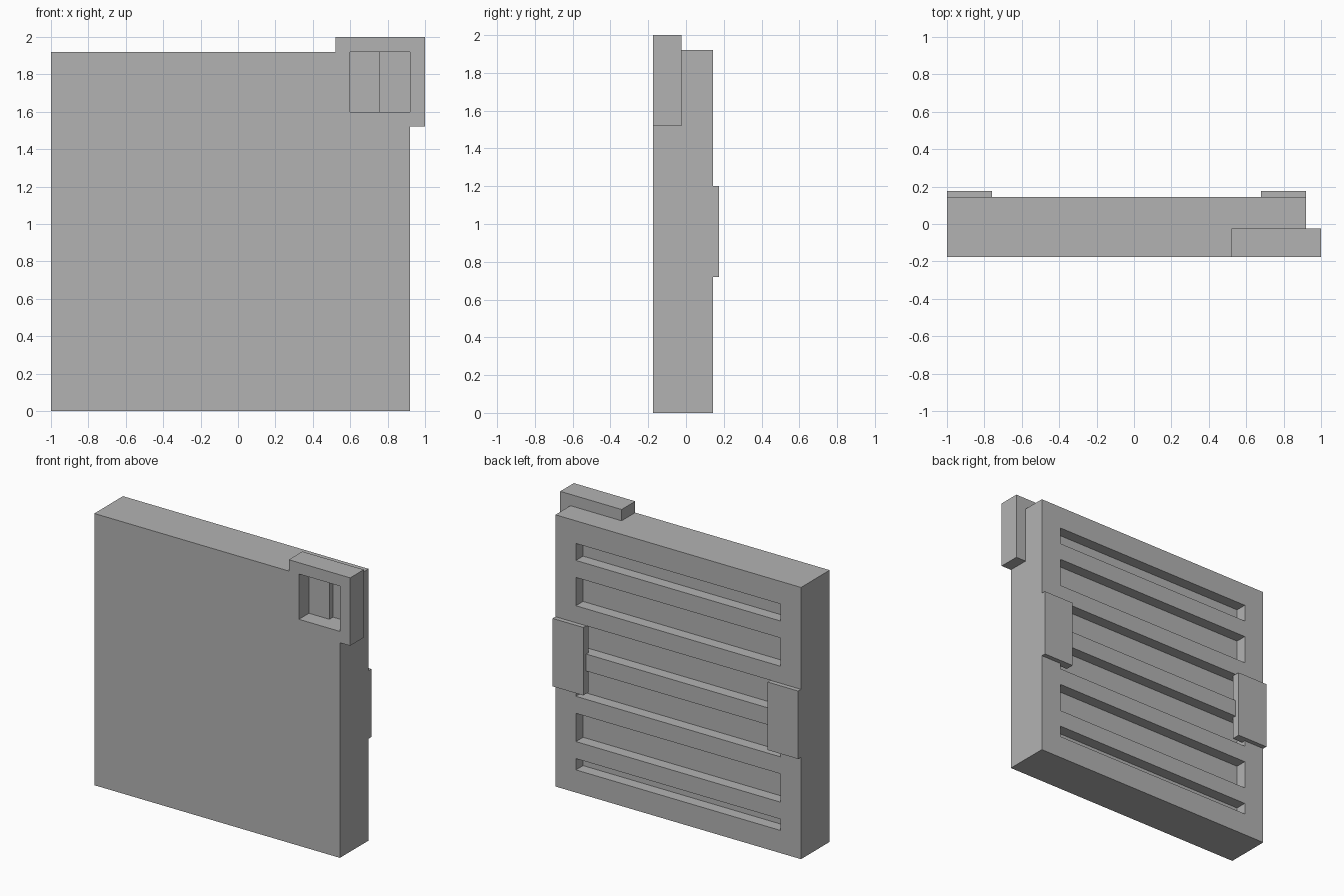
import bpy, bmesh
from mathutils import Matrix, Vector

if "Cube" in bpy.data.objects:
    bpy.data.objects.remove(bpy.data.objects["Cube"])

grey = bpy.data.materials.new("plain grey")
grey.diffuse_color = (0.45, 0.45, 0.45, 1)
grey.use_nodes = True
grey.node_tree.nodes["Principled BSDF"].inputs["Base Color"].default_value = grey.diffuse_color


def boxes(name, *ranges):
    """One flat-shaded object from boxes given as (x0, x1, y0, y1, z0, z1)."""
    bm = bmesh.new()
    for x0, x1, y0, y1, z0, z1 in ranges:
        centre = Vector(((x0 + x1) / 2, (y0 + y1) / 2, (z0 + z1) / 2))
        size = Matrix.Diagonal((x1 - x0, y1 - y0, z1 - z0, 1))
        bmesh.ops.create_cube(bm, size=1, matrix=Matrix.Translation(centre) @ size)
    mesh = bpy.data.meshes.new(name)
    bm.to_mesh(mesh)
    bm.free()
    mesh.materials.append(grey)
    obj = bpy.data.objects.new(name, mesh)
    bpy.context.collection.objects.link(obj)
    return obj


def cut(obj, cutter):
    mod = obj.modifiers.new("cut", 'BOOLEAN')
    mod.operation = 'DIFFERENCE'
    mod.solver = 'EXACT'
    mod.object = cutter
    bpy.context.view_layer.objects.active = obj
    bpy.ops.object.modifier_apply(modifier=mod.name)
    bpy.data.objects.remove(cutter)


FRONT, BACK, OUTER = -0.176, 0.144, 0.176
MID = -0.024          # back of the corner frame

# Door slab, with a corner notch for the frame and slots in the back
slab = boxes("door_slab", (-1, 0.92, FRONT, BACK, 0, 1.92))
cut(slab, boxes("notch_cutter", (0.52, 1.1, FRONT - 0.1, MID, 1.52, 2.1)))
slots = [(0.16, 0.24)]
slots += [(0.36 + 0.32 * i, 0.56 + 0.32 * i) for i in range(4)]
slots += [(1.64, 1.76)]
cut(slab, boxes("slot_cutter",
                *[(-0.84, 0.76, BACK - 0.08, BACK + 0.1, lo, hi) for lo, hi in slots]))

# Corner frame with a square opening, and the raised ledge in its left half
frame = boxes("corner_frame", (0.52, 1, FRONT, MID, 1.52, 2))
cut(frame, boxes("opening_cutter", (0.6, 0.92, FRONT - 0.1, MID + 0.1, 1.6, 1.92)))
boxes("handle_ledge", (0.6, 0.76, -0.064, MID, 1.6, 1.92))

# Plates on the back edges, reaching a little into the slots
for name, x0 in (("left_plate", -1), ("right_plate", 0.68)):
    boxes(name, (x0, x0 + 0.24, 0.116, OUTER, 0.72, 1.2))
